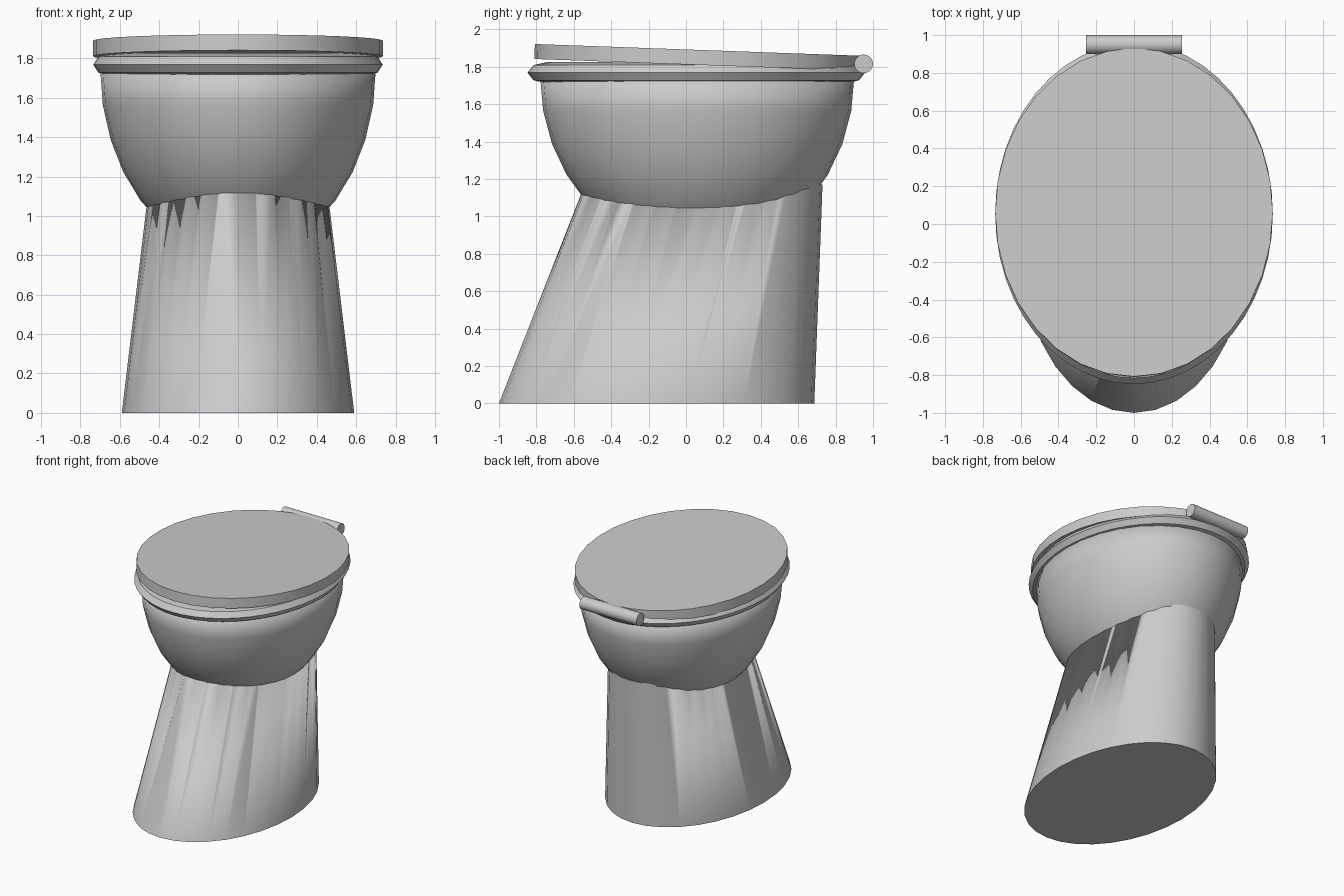
import bpy, bmesh, math

if "Cube" in bpy.data.objects:
    bpy.data.objects.remove(bpy.data.objects["Cube"])


def finish(obj, name, angle=35):
    obj.name = name
    obj.data.name = name
    bpy.ops.object.select_all(action='DESELECT')
    obj.select_set(True)
    bpy.context.view_layer.objects.active = obj
    bpy.ops.object.shade_smooth_by_angle(angle=math.radians(angle))
    return obj


def loft(name, rings, segs=32, caps=(True, True), angle=35):
    """Skin a stack of ellipses given as (centre y, z, x radius, y radius)."""
    bm = bmesh.new()
    loops = []
    for cy, z, rx, ry in rings:
        loops.append([bm.verts.new((rx * math.cos(2 * math.pi * i / segs),
                                    cy + ry * math.sin(2 * math.pi * i / segs), z))
                      for i in range(segs)])
    for a, b in zip(loops, loops[1:]):
        for i in range(segs):
            j = (i + 1) % segs
            bm.faces.new((a[i], a[j], b[j], b[i]))
    if caps[0]:
        bm.faces.new(loops[0][::-1])
    if caps[1]:
        bm.faces.new(loops[-1])
    bmesh.ops.remove_doubles(bm, verts=bm.verts, dist=1e-5)
    bmesh.ops.recalc_face_normals(bm, faces=bm.faces)
    mesh = bpy.data.meshes.new(name)
    bm.to_mesh(mesh)
    bm.free()
    obj = bpy.data.objects.new(name, mesh)
    bpy.context.collection.objects.link(obj)
    return finish(obj, name, angle)


def half_ellipsoid(rx, ry, depth, cy=0.06, top=1.75, steps=8):
    """Rings of a lower half ellipsoid, from the pole up to the rim."""
    angles = [math.pi / 2 * i / steps for i in range(steps + 1)]
    return [(cy, top - depth * math.cos(a), rx * math.sin(a), ry * math.sin(a))
            for a in angles]


# Pedestal: raked elliptical cone
pedestal = loft("pedestal", [(-0.157, 0.0, 0.59, 0.843),
                             (0.0945, 1.17, 0.45, 0.6355)])

# Bowl: hollow half ellipsoid
bowl = loft("bowl", half_ellipsoid(0.70, 0.84, 0.95), caps=(False, False))
wall = bowl.modifiers.new("wall", 'SOLIDIFY')
wall.thickness = 0.05
wall.offset = -1

# Hollow the pedestal top so it does not poke into the bowl
cutter = loft("bowl_cutter", half_ellipsoid(0.67, 0.81, 0.92), caps=(False, True))
cutter.hide_render = True
cutter.display_type = 'WIRE'
cut = pedestal.modifiers.new("bowl_clearance", 'BOOLEAN')
cut.operation = 'DIFFERENCE'
cut.solver = 'EXACT'
cut.object = cutter
bpy.context.view_layer.objects.active = pedestal
bpy.ops.object.modifier_apply(modifier=cut.name)
bpy.data.objects.remove(cutter)

# Seat: squashed oval ring with an eight-sided section
bpy.ops.mesh.primitive_torus_add(location=(0, 0.055, 1.768), major_radius=0.645,
                                 minor_radius=0.09, major_segments=48, minor_segments=8)
seat = bpy.context.object
seat.scale = (1, 1.228, 0.644)
bpy.ops.object.transform_apply(location=False, rotation=False, scale=True)
finish(seat, "seat", 30)

# Lid: oval slab tilted down toward the hinge
lid = loft("lid", [(0, -0.04, 0.735, 0.87), (0, 0.04, 0.735, 0.87)])
lid.location = (0, 0.06, 1.85)
lid.rotation_euler.x = -0.036

# Hinge: round bar across the back
bpy.ops.mesh.primitive_cylinder_add(vertices=24, radius=0.05, depth=0.51,
                                    location=(0, 0.95, 1.815),
                                    rotation=(0, math.pi / 2, 0))
finish(bpy.context.object, "hinge")
